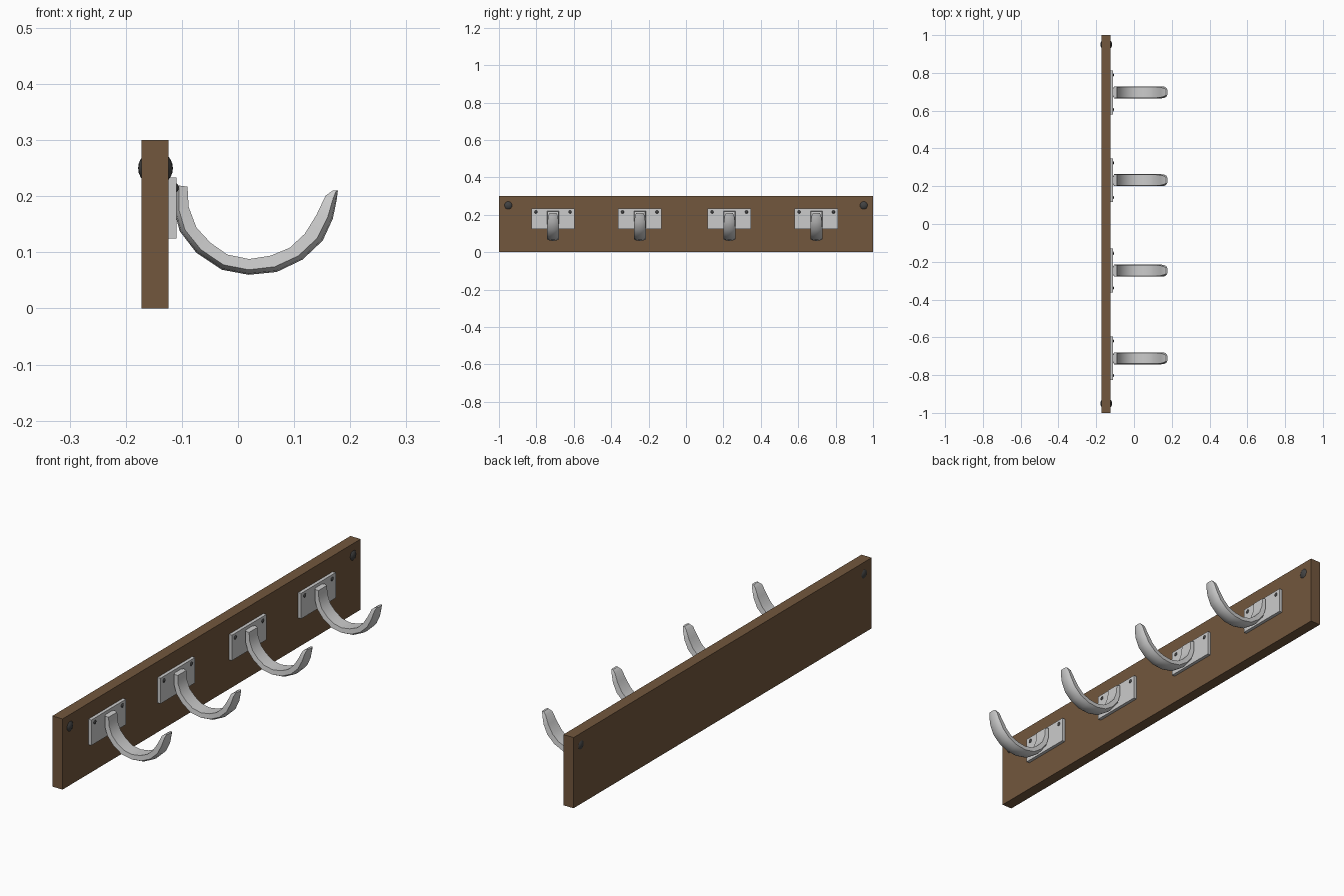
import bpy, bmesh

if "Cube" in bpy.data.objects:
    bpy.data.objects.remove(bpy.data.objects["Cube"])

def material(name, color):
    m = bpy.data.materials.new(name)
    m.diffuse_color = (*color, 1)
    m.use_nodes = True
    m.node_tree.nodes["Principled BSDF"].inputs["Base Color"].default_value = m.diffuse_color
    return m

wood = material("wood", (0.17, 0.095, 0.047))
dark = material("dark_metal", (0.055, 0.055, 0.055))

def box(name, lo, hi, mat=None):
    bpy.ops.mesh.primitive_cube_add(size=1, location=[(a + b) / 2 for a, b in zip(lo, hi)])
    o = bpy.context.object
    o.name = name
    o.scale = [b - a for a, b in zip(lo, hi)]
    bpy.ops.object.transform_apply(location=False, rotation=False, scale=True)
    if mat:
        o.data.materials.append(mat)

def ball(name, loc, r, segs=24):
    bpy.ops.mesh.primitive_uv_sphere_add(segments=segs, ring_count=segs // 2, radius=r, location=loc)
    o = bpy.context.object
    o.name = name
    o.data.materials.append(dark)
    bpy.ops.object.shade_smooth()

# Hook stations: inner x, z, outer x, z, half width
STATIONS = [
    (-.090, .217, -.112, .220, .032), (-.088, .181, -.113, .172, .032),
    (-.074, .144, -.104, .138, .032), (-.049, .117, -.074, .099, .032),
    (-.019, .096, -.029, .069, .032), (.020, .088, .019, .060, .032),
    (.058, .094, .069, .065, .032), (.092, .108, .115, .087, .032),
    (.119, .133, .151, .121, .032), (.140, .167, .169, .160, .030),
    (.156, .201, .176, .194, .025), (.169, .210, .178, .210, .018)]
# Hook cross-section: side fraction, fraction from inner to outer edge
SECTION = [(-.9, 0), (.9, 0), (1, .68), (.6, .92), (0, 1), (-.6, .92), (-1, .68)]

def hook(y):
    bm = bmesh.new()
    rings = [[bm.verts.new((a + (c - a) * t, y + s * w, b + (d - b) * t)) for s, t in SECTION]
             for a, b, c, d, w in STATIONS]
    n = len(SECTION)
    for p, q in zip(rings, rings[1:]):
        for i in range(n):
            j = (i + 1) % n
            bm.faces.new((p[i], p[j], q[j], q[i]))
    bm.faces.new(rings[0])
    bm.faces.new(rings[-1])
    bmesh.ops.recalc_face_normals(bm, faces=bm.faces)
    me = bpy.data.meshes.new("hook")
    bm.to_mesh(me)
    bm.free()
    o = bpy.data.objects.new("hook", me)
    bpy.context.collection.objects.link(o)
    bpy.ops.object.select_all(action='DESELECT')
    o.select_set(True)
    bpy.context.view_layer.objects.active = o
    bpy.ops.object.shade_smooth_by_angle(angle=0.6)

# Wall board with its two mounting bolts
box("board", (-.172, -1, 0), (-.124, 1, .3), wood)
for y in (-.95, .95):
    ball("board_bolt", (-.147, y, .25), .031)

# Four hooks, each on a screwed plate
for y in (-.711, -.247, .232, .697):
    box("plate", (-.126, y - .116, .125), (-.110, y + .116, .233))
    for s in (-1, 1):
        ball("plate_screw", (-.116, y + s * .092, .215), .0105, 16)
    hook(y)
